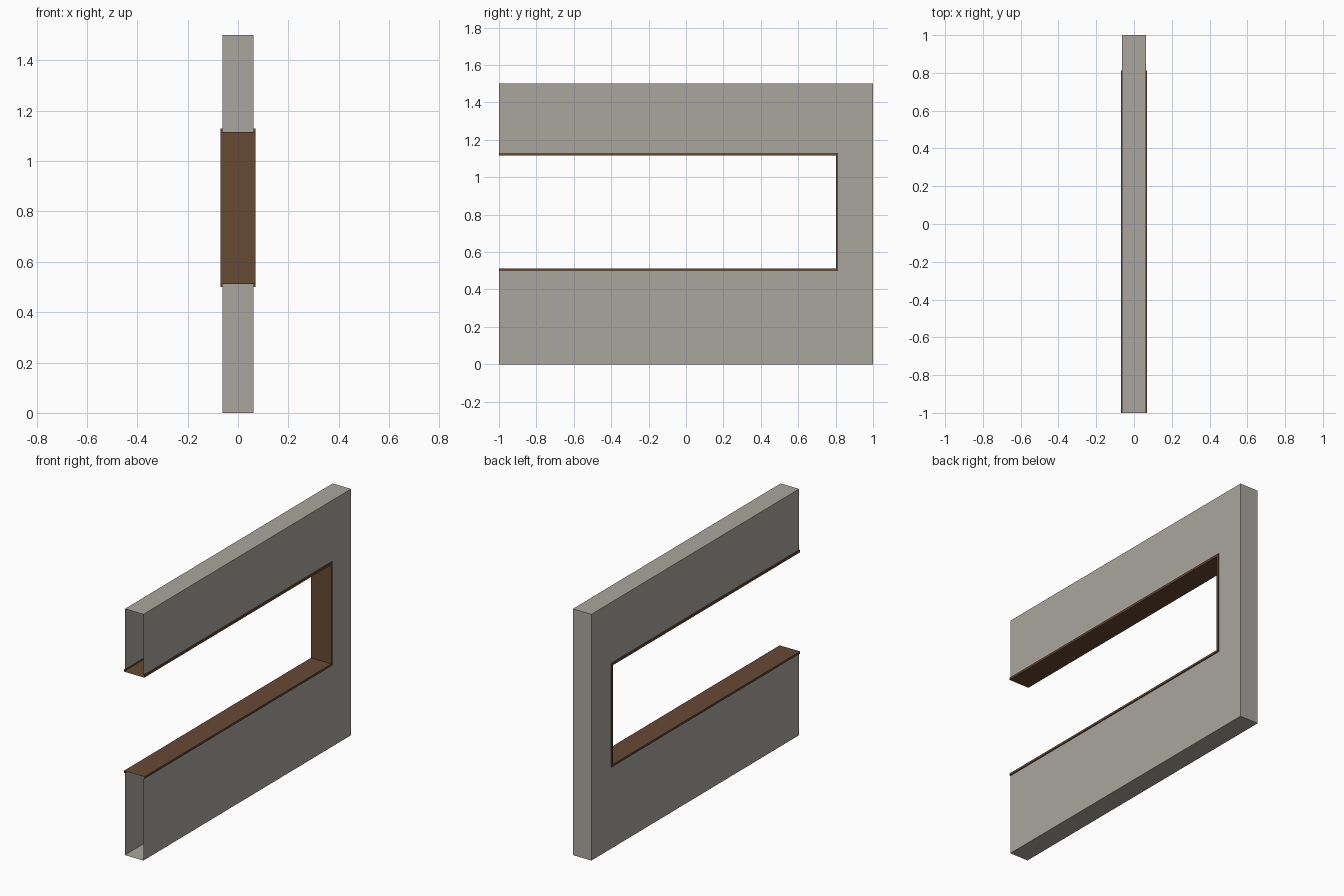
import bpy

if "Cube" in bpy.data.objects:
    bpy.data.objects.remove(bpy.data.objects["Cube"])

WALL_X, TRIM_X = 0.0625, 0.069            # half thicknesses


def material(name, rgb):
    m = bpy.data.materials.new(name)
    m.diffuse_color = (*rgb, 1.0)
    m.use_nodes = True
    m.node_tree.nodes["Principled BSDF"].inputs["Base Color"].default_value = m.diffuse_color
    return m


def add_object(name, verts, faces, mat):
    mesh = bpy.data.meshes.new(name)
    mesh.from_pydata(verts, [], faces)
    mesh.materials.append(mat)
    mesh.update()
    obj = bpy.data.objects.new(name, mesh)
    bpy.context.collection.objects.link(obj)
    return obj


def opening(y, bottom, top):
    """Path around the window opening, open towards the front end."""
    return [(-1, bottom), (y, bottom), (y, top), (-1, top)]


plaster = material("warm grey plaster", (0.40, 0.384, 0.343))
wood = material("dark brown wood", (0.134, 0.067, 0.033))

inner = opening(0.801, 0.512, 1.116)
outer = opening(0.8125, 0.499, 1.13)

# Wall: C-shaped shell, open at the front end and under the trim
outline = [(-1, 0), (1, 0), (1, 1.5), (-1, 1.5)] + outer[::-1]
n = len(outline)
verts = [(x, y, z) for x in (WALL_X, -WALL_X) for y, z in outline]
faces = [tuple(range(n)), tuple(range(2 * n - 1, n - 1, -1))]
faces += [(i, n + i, n + i + 1, i + 1) for i in range(3)]   # bottom, back, top
add_object("wall", verts, faces, plaster)

# Window trim: lipped channel swept around the opening
section = [(WALL_X, outer), (TRIM_X, outer), (TRIM_X, inner),
           (-TRIM_X, inner), (-TRIM_X, outer), (-WALL_X, outer)]
verts = [(x, y, z) for x, path in section for y, z in path]
faces = []
for s in range(len(section) - 1):
    for k in range(3):
        a = s * 4 + k
        faces.append((a, a + 1, a + 5, a + 4))
add_object("window_trim", verts, faces, wood)
